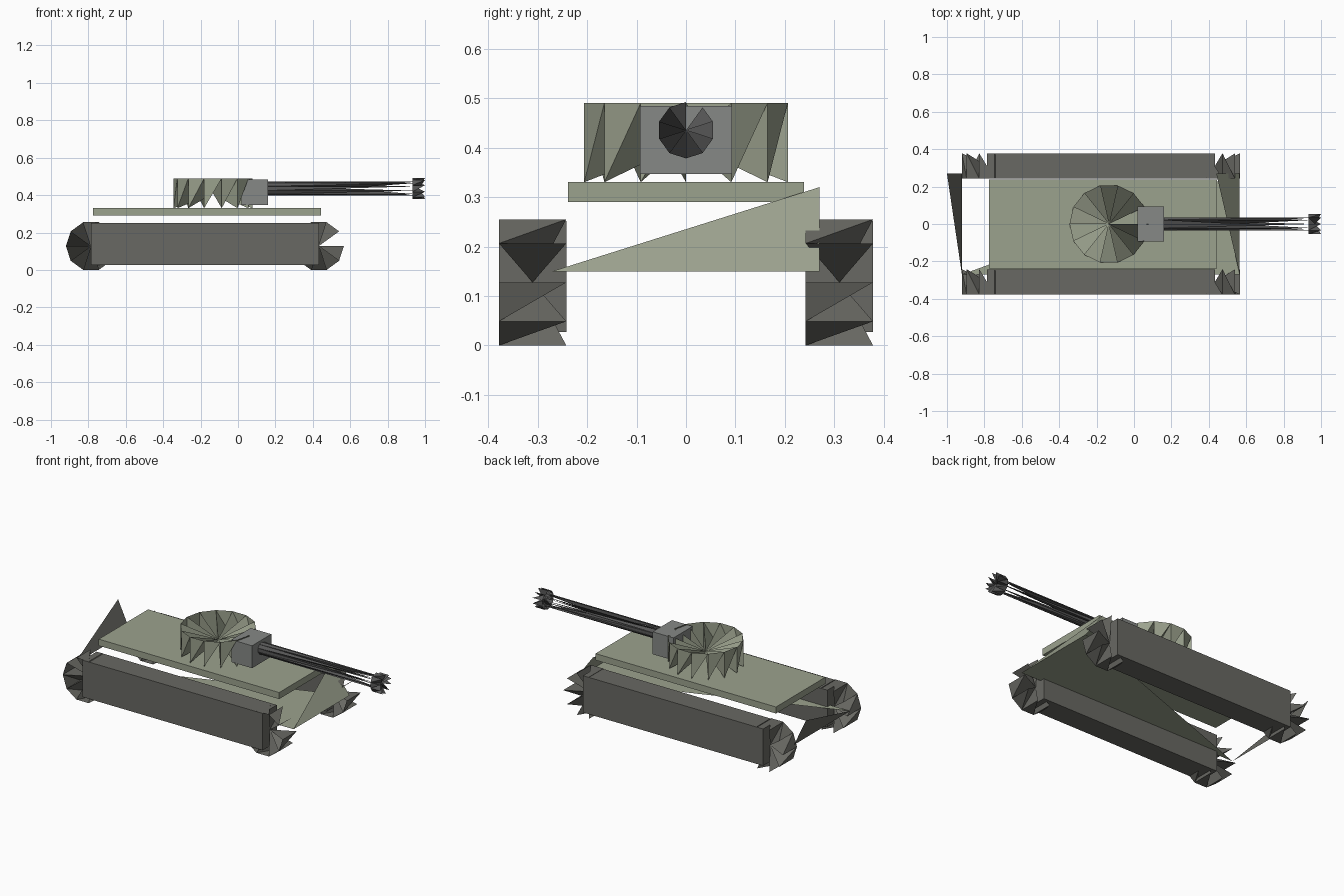
import bpy, bmesh
from math import sin, cos, tau

if "Cube" in bpy.data.objects:
    bpy.data.objects.remove(bpy.data.objects["Cube"])


def material(name, rgb):
    m = bpy.data.materials.new(name)
    m.diffuse_color = (*rgb, 1)
    m.use_nodes = True
    m.node_tree.nodes["Principled BSDF"].inputs["Base Color"].default_value = m.diffuse_color
    return m


GREEN = material("hull_green", (0.33, 0.36, 0.27))
TRACK = material("track_grey", (0.14, 0.14, 0.125))
STEEL = material("steel_grey", (0.24, 0.25, 0.24))
DARK = material("barrel_dark", (0.10, 0.10, 0.10))


def finish(name, bm, mat):
    mesh = bpy.data.meshes.new(name)
    bm.to_mesh(mesh)
    bm.free()
    mesh.materials.append(mat)
    obj = bpy.data.objects.new(name, mesh)
    bpy.context.collection.objects.link(obj)
    return obj


def box(name, lo, hi, mat):
    bm = bmesh.new()
    bmesh.ops.create_cube(bm, size=1)
    for v in bm.verts:
        v.co = [(a + b) / 2 + c * (b - a) for a, b, c in zip(lo, hi, v.co)]
    return finish(name, bm, mat)


def bladed_drum(name, n, r, lo, hi, place, mat, low_side=True):
    """Pleated drum: half-open rim panels, folded inwards to one hub point."""
    bm = bmesh.new()
    hub = bm.verts.new(place(0, 0, (lo + hi) / 2))
    ring = []
    for i in range(n):
        u, v = r * cos(tau * i / n), r * sin(tau * i / n)
        ring.append((bm.verts.new(place(u, v, lo)), bm.verts.new(place(u, v, hi))))
    for i in range(n):
        (a, b), (c, d) = ring[i], ring[(i + 1) % n]
        bm.faces.new((hub, a, b))
        if i == 0:      # open notch at the seam
            continue
        bm.faces.new((hub, d, a))
        bm.faces.new((a, c, d) if low_side else (a, d, b))
    return finish(name, bm, mat)


# Hull: three sloping half-panels between the tracks
W = 0.27
hull_panels = {
    "hull_front": [(0.565, -W, 0.15), (0.565, W, 0.15), (0.44, W, 0.32)],
    "hull_floor": [(0.565, W, 0.15), (0.565, -W, 0.15), (-0.92, -W, 0.15)],
    "hull_rear": [(-0.92, W, 0.15), (-0.92, -W, 0.15), (-1.0, W, 0.32)],
}
for name, pts in hull_panels.items():
    bm = bmesh.new()
    bm.faces.new([bm.verts.new(p) for p in pts])
    finish(name, bm, GREEN if name != "hull_rear" else TRACK)

# Deck
box("deck", (-0.775, -0.238, 0.29), (0.445, 0.238, 0.33), GREEN)

# Tracks with a drum at each end
for side, y0, y1 in (("right", -0.378, -0.242), ("left", 0.242, 0.378)):
    box(f"track_{side}", (-0.786, y0, 0.027), (0.432, y1, 0.252), TRACK)
    for end, cx in (("rear", -0.786), ("front", 0.432)):
        bladed_drum(f"track_wheel_{end}_{side}", 10, 0.134, y0, y1,
                    lambda u, v, h, cx=cx: (cx + u, h, 0.1275 + v), TRACK)

# Turret
bladed_drum("turret", 14, 0.211, 0.33, 0.49,
            lambda u, v, h: (-0.134 + u, v, h), GREEN, low_side=False)

# Gun: mantlet, barrel and muzzle
box("mantlet", (0.02, -0.093, 0.347), (0.16, 0.093, 0.484), STEEL)
along_x = lambda u, v, h: (h, v, 0.435 + u)
bladed_drum("gun_barrel", 10, 0.037, 0.12, 0.96, along_x, DARK)
bladed_drum("muzzle", 10, 0.057, 0.933, 1.0, along_x, DARK)
